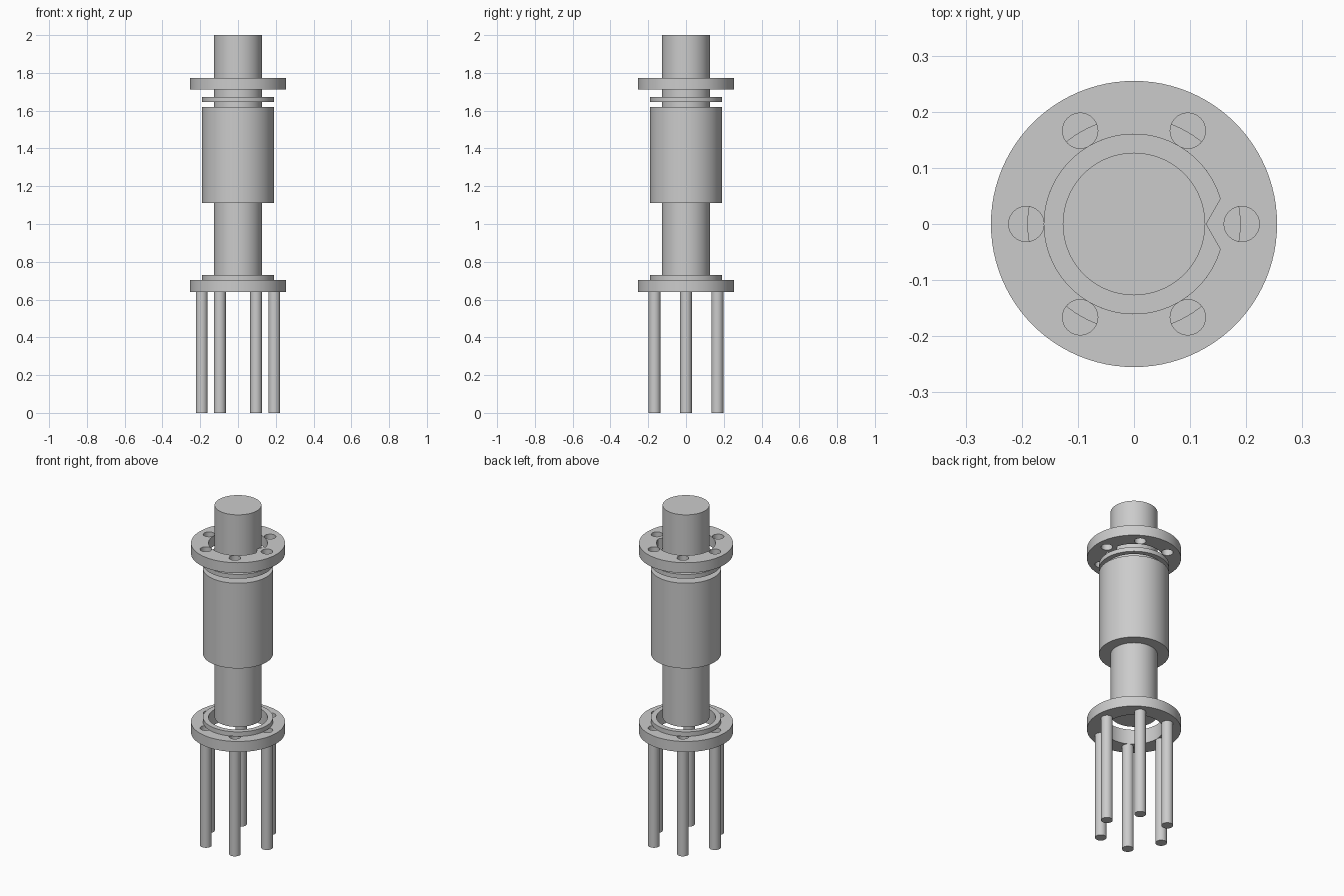
import bpy, bmesh
from math import cos, sin, tau, radians

if "Cube" in bpy.data.objects:
    bpy.data.objects.remove(bpy.data.objects["Cube"], do_unlink=True)

grey = bpy.data.materials.new("light grey metal")
grey.use_nodes = True
grey.diffuse_color = (0.6, 0.6, 0.6, 1)
grey.node_tree.nodes["Principled BSDF"].inputs["Base Color"].default_value = (0.6, 0.6, 0.6, 1)

TUBE_R, BORE_R, SLEEVE_R, FLANGE_R = 0.127, 0.16, 0.19, 0.255
POST_R, BOLT_CIRCLE = 0.0315, 0.192
BOLTS = [(BOLT_CIRCLE * cos(tau * i / 6), BOLT_CIRCLE * sin(tau * i / 6)) for i in range(6)]


def circle(r, x=0, y=0, n=96):
    return [(x + r * cos(tau * i / n), y + r * sin(tau * i / n)) for i in range(n)]


def keyed_circle(r, tip, half_angle, n=96):
    """Bore outline with a pointed key reaching inward on the +x side."""
    span = tau - 2 * half_angle
    arc = [half_angle + span * i / n for i in range(n + 1)]
    return [(tip, 0)] + [(r * cos(a), r * sin(a)) for a in arc]


def extrude_outline(name, z0, z1, outlines):
    """Fill the outlines (outer first, then holes) and extrude from z0 to z1."""
    curve = bpy.data.curves.new(name, "CURVE")
    curve.dimensions = "2D"
    curve.fill_mode = "BOTH"
    curve.extrude = (z1 - z0) / 2
    for pts in outlines:
        spline = curve.splines.new("POLY")
        spline.points.add(len(pts) - 1)
        for p, (x, y) in zip(spline.points, pts):
            p.co = (x, y, 0, 1)
        spline.use_cyclic_u = True
    source = bpy.data.objects.new(name + " outline", curve)
    bpy.context.collection.objects.link(source)
    bpy.context.view_layer.update()
    graph = bpy.context.evaluated_depsgraph_get()
    mesh = bpy.data.meshes.new_from_object(source.evaluated_get(graph))
    bpy.data.objects.remove(source, do_unlink=True)
    bpy.data.curves.remove(curve)

    # Weld the caps to the walls
    bm = bmesh.new()
    bm.from_mesh(mesh)
    bmesh.ops.remove_doubles(bm, verts=bm.verts, dist=0.00005)
    bmesh.ops.recalc_face_normals(bm, faces=bm.faces)
    bmesh.ops.translate(bm, verts=bm.verts, vec=(0, 0, (z0 + z1) / 2))
    bm.to_mesh(mesh)
    bm.free()
    mesh.materials.clear()
    mesh.materials.append(grey)

    obj = bpy.data.objects.new(name, mesh)
    bpy.context.collection.objects.link(obj)
    bpy.ops.object.select_all(action="DESELECT")
    obj.select_set(True)
    bpy.context.view_layer.objects.active = obj
    bpy.ops.object.shade_smooth_by_angle(angle=radians(30))
    return obj


bolt_holes = [circle(POST_R, x, y, 32) for x, y in BOLTS]

# Central tube and the sleeve around it
extrude_outline("tube", 0.73, 2.0, [circle(TUBE_R)])
extrude_outline("sleeve", 1.11, 1.62, [circle(SLEEVE_R), circle(TUBE_R)])

# Loose gasket ring above the sleeve
extrude_outline("gasket_ring", 1.647, 1.673, [circle(SLEEVE_R), circle(BORE_R)])

# Upper flange with a keyed bore
extrude_outline("upper_flange", 1.711, 1.773,
                [circle(FLANGE_R), keyed_circle(BORE_R, TUBE_R + 0.001, radians(16.3))] + bolt_holes)

# Lower flange with its raised lip
extrude_outline("lower_flange", 0.64, 0.703, [circle(FLANGE_R), circle(BORE_R)] + bolt_holes)
extrude_outline("lower_flange_lip", 0.703, 0.73, [circle(SLEEVE_R), circle(BORE_R)])

# Six bolts hanging below the lower flange
for i, (x, y) in enumerate(BOLTS):
    extrude_outline(f"bolt_{i + 1}", 0, 0.64, [circle(POST_R, x, y, 32)])
